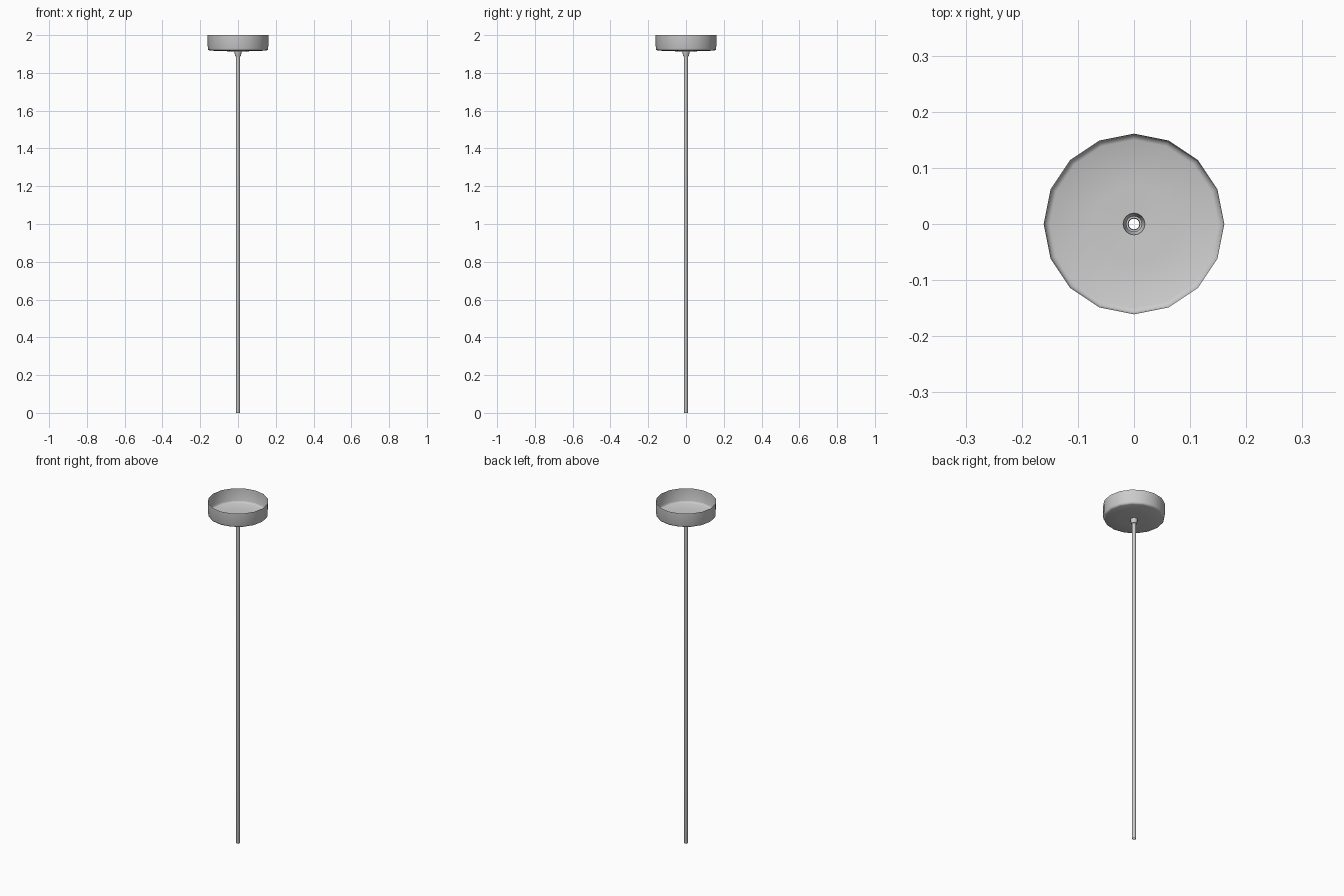
import bpy, bmesh, math

if "Cube" in bpy.data.objects:
    bpy.data.objects.remove(bpy.data.objects["Cube"])


def revolve(name, profile, sides=16):
    """Spin an open (radius, z) profile round the z axis."""
    bm = bmesh.new()
    rings = []
    for r, z in profile:
        rings.append([bm.verts.new((r * math.cos(2 * math.pi * i / sides),
                                    r * math.sin(2 * math.pi * i / sides), z))
                      for i in range(sides)])
    for a, b in zip(rings, rings[1:]):
        for i in range(sides):
            j = (i + 1) % sides
            bm.faces.new((a[i], a[j], b[j], b[i]))
    mesh = bpy.data.meshes.new(name)
    bm.to_mesh(mesh)
    bm.free()
    obj = bpy.data.objects.new(name, mesh)
    bpy.context.collection.objects.link(obj)
    bpy.ops.object.select_all(action='DESELECT')
    obj.select_set(True)
    bpy.context.view_layer.objects.active = obj
    bpy.ops.object.shade_smooth_by_angle(angle=math.radians(50))
    return obj


# Hollow hanging rod, open at both ends
revolve("hanging_rod", [(0.0095, 0.0), (0.0105, 0.003), (0.0105, 1.89)])

# Tapered collar under the canopy, closing in on the rod
revolve("rod_collar", [(0.0105, 1.887), (0.014, 1.887), (0.016, 1.892),
                       (0.0195, 1.913)])

# Open-topped ceiling canopy with a rounded lower edge
revolve("ceiling_canopy", [(0.0195, 1.913), (0.07, 1.915), (0.15, 1.918),
                           (0.157, 1.921), (0.16, 1.929), (0.161, 2.0)])
